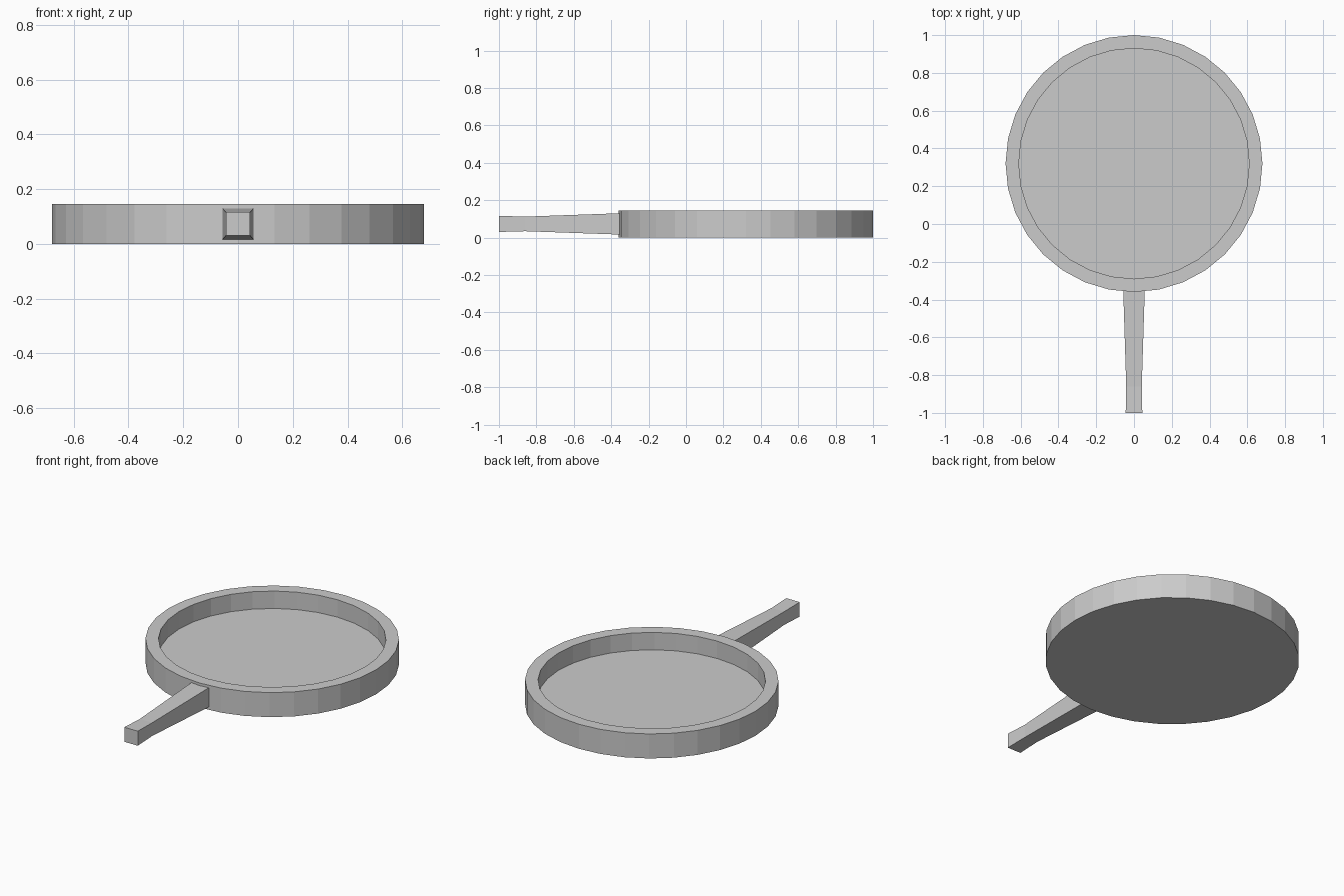
import bpy
import bmesh
from math import sin, cos, tau

cube = bpy.data.objects.get("Cube")
if cube:
    bpy.data.objects.remove(cube, do_unlink=True)

grey = bpy.data.materials.new("plain grey")
grey.use_nodes = True
colour = (0.6, 0.6, 0.6, 1)
grey.diffuse_color = colour
grey.node_tree.nodes["Principled BSDF"].inputs["Base Color"].default_value = colour


def loft(name, rings):
    """Skin a list of matching point rings and cap both ends."""
    bm = bmesh.new()
    loops = [[bm.verts.new(p) for p in ring] for ring in rings]
    for a, b in zip(loops, loops[1:]):
        for i in range(len(a)):
            j = (i + 1) % len(a)
            bm.faces.new((a[i], a[j], b[j], b[i]))
    bm.faces.new(loops[0][::-1])
    bm.faces.new(loops[-1])
    bmesh.ops.recalc_face_normals(bm, faces=bm.faces)
    mesh = bpy.data.meshes.new(name)
    bm.to_mesh(mesh)
    bm.free()
    mesh.materials.append(grey)
    obj = bpy.data.objects.new(name, mesh)
    bpy.context.collection.objects.link(obj)
    return obj


def circle(radius, z, sides=32):
    return [(radius * sin(tau * i / sides), 0.32 + radius * cos(tau * i / sides), z)
            for i in range(sides)]


def rectangle(y, half_width, half_height, z=0.073):
    return [(sx * half_width, y, z + sz * half_height)
            for sx, sz in ((-1, -1), (1, -1), (1, 1), (-1, 1))]


# Shallow pan: outer wall, flat rim, inner wall and recessed floor
loft("pan", [circle(0.68, 0), circle(0.68, 0.145),
             circle(0.61, 0.145), circle(0.61, 0.042)])

# Tapered handle with a slightly flared end
loft("handle", [rectangle(-0.35, 0.057, 0.057), rectangle(-0.86, 0.041, 0.039),
                rectangle(-1, 0.044, 0.043)])
